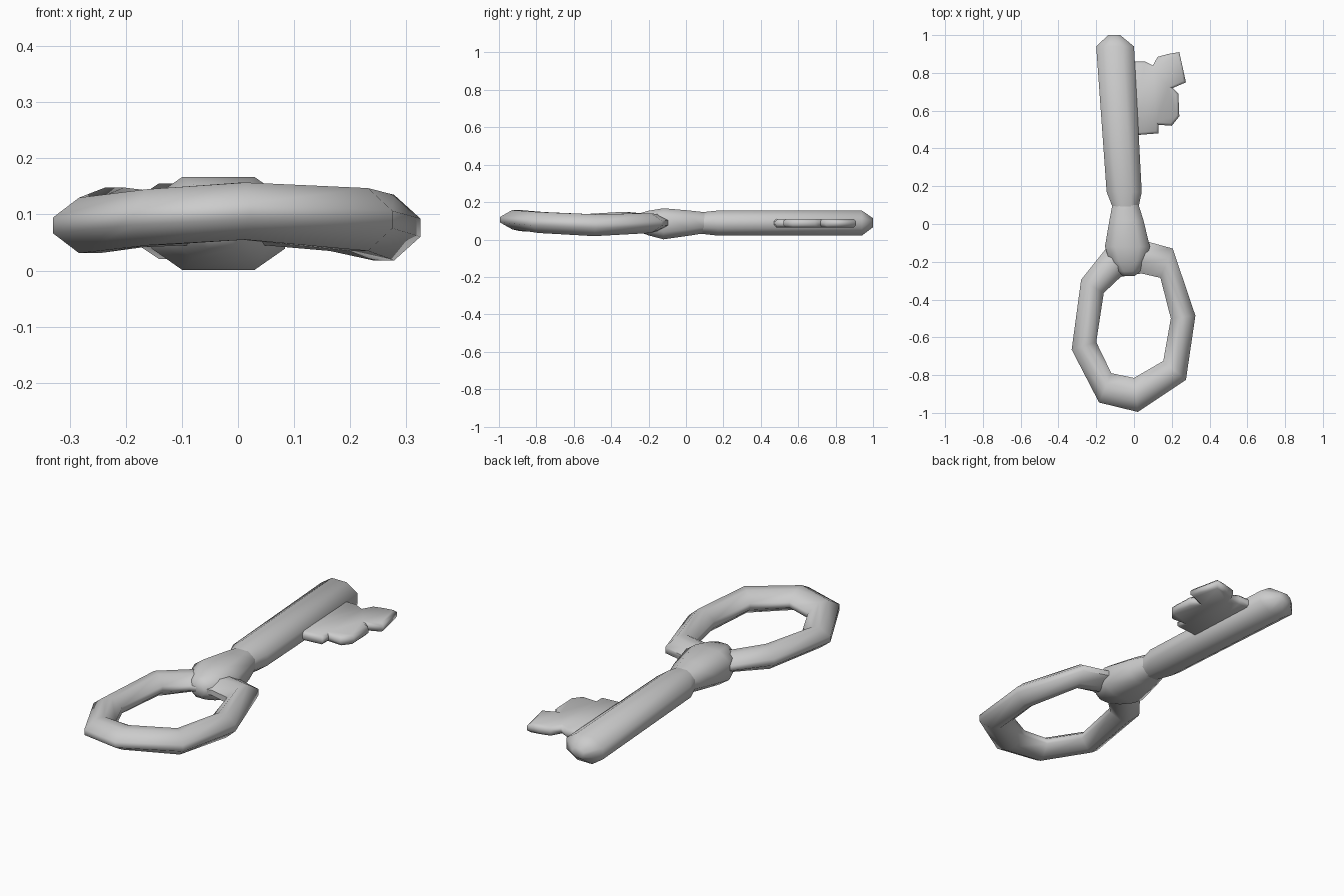
import bpy, bmesh, math
from mathutils import Vector

cube = bpy.data.objects.get("Cube")
if cube:
    bpy.data.objects.remove(cube, do_unlink=True)

metal = bpy.data.materials.new("grey metal")
metal.use_nodes = True
grey = (0.6, 0.6, 0.6, 1)
metal.diffuse_color = grey
metal.node_tree.nodes["Principled BSDF"].inputs["Base Color"].default_value = grey


def finish(name, bm, angle):
    bmesh.ops.recalc_face_normals(bm, faces=bm.faces)
    mesh = bpy.data.meshes.new(name)
    bm.to_mesh(mesh)
    bm.free()
    obj = bpy.data.objects.new(name, mesh)
    mesh.materials.append(metal)
    bpy.context.collection.objects.link(obj)
    bpy.ops.object.select_all(action='DESELECT')
    obj.select_set(True)
    bpy.context.view_layer.objects.active = obj
    bpy.ops.object.shade_smooth_by_angle(angle=math.radians(angle))
    return obj


def loft(name, rings, closed=False, angle=60):
    """Skin a row of equal cross-sections."""
    bm = bmesh.new()
    rows = [[bm.verts.new(p) for p in ring] for ring in rings]
    n = len(rows[0])
    for i in range(len(rows) if closed else len(rows) - 1):
        a, b = rows[i], rows[(i + 1) % len(rows)]
        for j in range(n):
            k = (j + 1) % n
            bm.faces.new((a[j], a[k], b[k], b[j]))
    if not closed:
        bm.faces.new(rows[0])
        bm.faces.new(rows[-1])
    return finish(name, bm, angle)


def section(y, x, z, rx, rz, power=1.0, sides=8):
    """Flat-topped section across y; a power below 1 makes it boxier."""
    def bend(v):
        return math.copysign(abs(v) ** power, v)
    angles = [math.tau * (i + 0.5) / sides for i in range(sides)]
    s = bend(math.cos(math.pi / sides))
    return [(x + rx * bend(math.cos(a)) / s, y, z + rz * bend(math.sin(a)) / s)
            for a in angles]


# Bow: outer point, inner point, bottom and top height at each corner
bow = [
    ((0.02, -0.995), (0.0, -0.815), 0.055, 0.157),
    ((0.275, -0.825), (0.155, -0.725), 0.035, 0.147),
    ((0.325, -0.485), (0.195, -0.5), 0.018, 0.135),
    ((0.205, -0.13), (0.14, -0.285), 0.035, 0.14),
    ((0.06, -0.09), (0.04, -0.262), 0.045, 0.135),
    ((-0.14, -0.12), (-0.07, -0.28), 0.045, 0.135),
    ((-0.28, -0.295), (-0.16, -0.365), 0.04, 0.148),
    ((-0.33, -0.665), (-0.2, -0.625), 0.031, 0.13),
    ((-0.185, -0.945), (-0.12, -0.79), 0.045, 0.145),
]
profile = [(0, 0.36), (0, 0.64), (0.36, 1), (0.64, 1),
           (1, 0.64), (1, 0.36), (0.64, 0), (0.36, 0)]
rings = []
for outer, inner, low, high in bow:
    o, i = Vector(outer), Vector(inner)
    rings.append([(*o.lerp(i, t), low + (high - low) * h) for t, h in profile])
loft("bow", rings, closed=True)

# Shank with a chamfered tip
loft("shank", [
    section(0.06, -0.042, 0.088, 0.06, 0.055),
    section(0.17, -0.052, 0.088, 0.093, 0.067),
    section(0.94, -0.1, 0.088, 0.1, 0.067),
    section(1.0, -0.105, 0.09, 0.032, 0.024),
])

# Collar, swelling towards the bow
loft("collar", [
    section(0.1, -0.045, 0.09, 0.07, 0.056),
    section(0.02, -0.04, 0.088, 0.09, 0.067, 0.8),
    section(-0.12, -0.035, 0.084, 0.119, 0.083, 0.7),
    section(-0.2, -0.033, 0.088, 0.095, 0.066, 0.8),
    section(-0.25, -0.03, 0.09, 0.062, 0.05),
    section(-0.275, -0.03, 0.09, 0.035, 0.028),
])

# Bit: toothed outline, extruded and bevelled
outline = [(-0.04, 0.86), (0.06, 0.86), (0.1, 0.84), (0.125, 0.885),
           (0.18, 0.9), (0.24, 0.91), (0.275, 0.75), (0.205, 0.72),
           (0.235, 0.69), (0.24, 0.57), (0.2, 0.52), (0.13, 0.525),
           (0.13, 0.48), (-0.02, 0.468)]
bm = bmesh.new()
base = bm.faces.new([bm.verts.new((x, y, 0.064)) for x, y in outline])
solid = bmesh.ops.extrude_face_region(bm, geom=[base])
top = [v for v in solid["geom"] if isinstance(v, bmesh.types.BMVert)]
bmesh.ops.translate(bm, verts=top, vec=(0, 0, 0.047))
rims = [e for e in bm.edges if abs(e.verts[0].co.z - e.verts[1].co.z) < 1e-4]
bmesh.ops.bevel(bm, geom=rims, offset=0.013, segments=1, affect='EDGES',
                clamp_overlap=True)
finish("bit", bm, 60)
